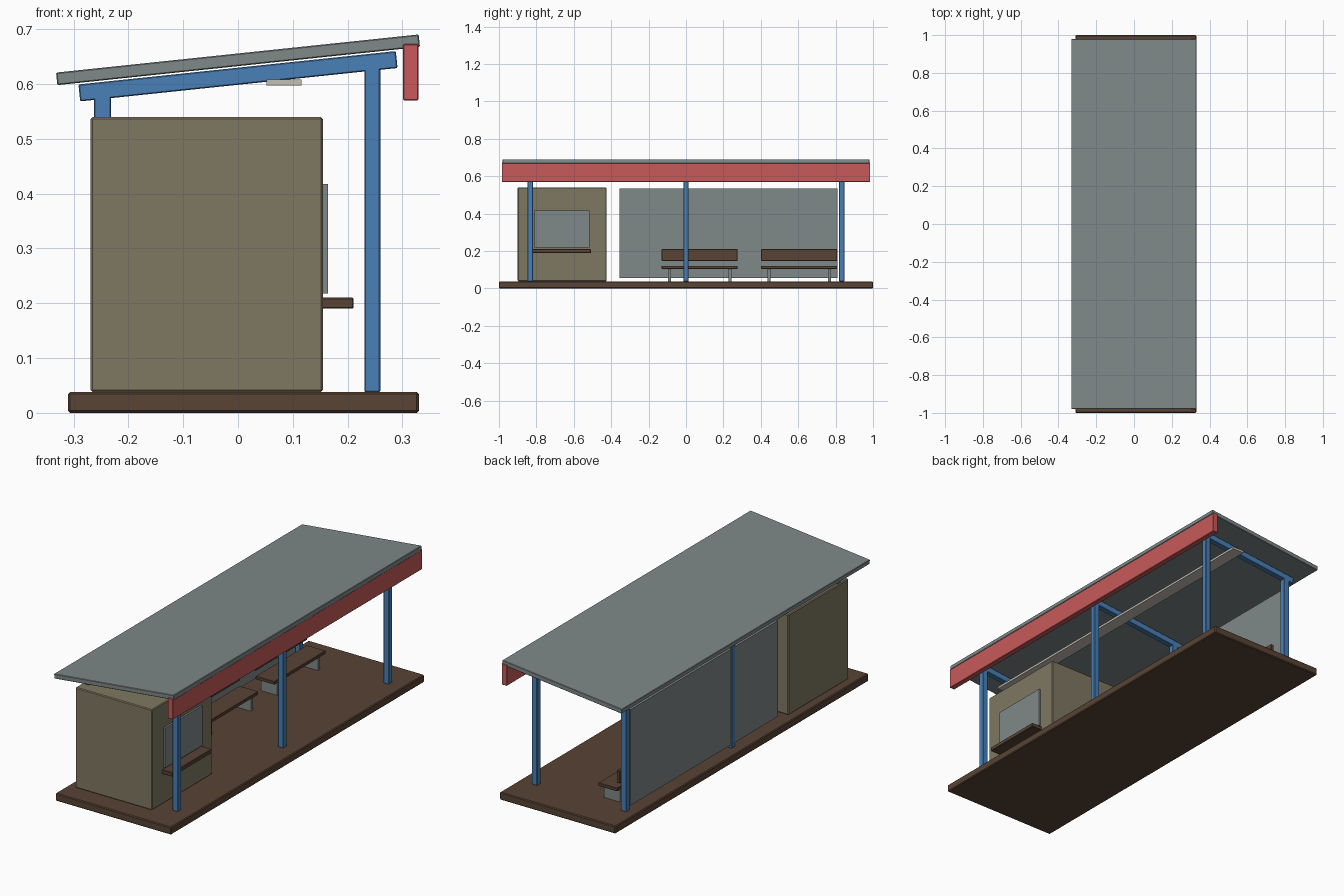
import bpy
import bmesh
from math import radians
from mathutils import Matrix, Vector

cube = bpy.data.objects.get("Cube")
if cube:
    bpy.data.objects.remove(cube, do_unlink=True)


def material(name, rgb):
    m = bpy.data.materials.new(name)
    m.use_nodes = True
    m.diffuse_color = (*rgb, 1)
    m.node_tree.nodes["Principled BSDF"].inputs["Base Color"].default_value = (*rgb, 1)
    return m


brown = material("dark wood", (0.098, 0.056, 0.034))
grey = material("metal grey", (0.212, 0.246, 0.246))
tan = material("tan wall", (0.212, 0.186, 0.120))
blue = material("blue steel", (0.065, 0.216, 0.468))
red = material("red trim", (0.578, 0.102, 0.102))
pale = material("pale lamp", (0.56, 0.52, 0.47))


def box(name, mat, x, y, z, bevel=0.0, tilt=0.0):
    """Box from (min, max) ranges, tilted about its own centre."""
    spans = (x, y, z)
    size = Vector([b - a for a, b in spans])
    mesh = bpy.data.meshes.new(name)
    bm = bmesh.new()
    bmesh.ops.create_cube(bm, size=1, matrix=Matrix.Diagonal((*size, 1)))
    bm.to_mesh(mesh)
    bm.free()
    mesh.materials.append(mat)
    ob = bpy.data.objects.new(name, mesh)
    ob.location = [(a + b) / 2 for a, b in spans]
    ob.rotation_euler.y = -radians(tilt)
    bpy.context.collection.objects.link(ob)
    if bevel:
        mod = ob.modifiers.new("soft edges", "BEVEL")
        mod.width = bevel
        mod.segments = 1
    return ob


def around(c, half):
    return (c - half, c + half)


SLOPE = 6
FLOOR = 0.038

# Deck, sloping roof and front fascia
box("deck", brown, (-0.31, 0.33), (-1, 1), (0, FLOOR), 0.004)
box("roof", grey, around(0, 0.3325), around(0, 0.98), around(0.644, 0.0115), 0.002, SLOPE)
box("fascia", red, (0.301, 0.329), around(0, 0.985), (0.57, 0.673), 0.002)

# Three frames of posts and a rafter
for label, y in (("near", -0.833), ("middle", 0), ("far", 0.833)):
    span = around(y, 0.014)
    box(label + "_front_post", blue, around(0.245, 0.0145), span, (FLOOR, 0.635), 0.002)
    box(label + "_rear_post", blue, around(-0.247, 0.0155), span, (FLOOR, 0.59), 0.002)
    box(label + "_rafter", blue, around(0, 0.291), span, around(0.614, 0.0155), 0.002, SLOPE)

# Lamp strip under the rafters
box("lamp_strip", pale, (0.052, 0.116), around(0, 0.88), (0.597, 0.608))

# Kiosk with window and counter
box("kiosk", tan, (-0.269, 0.155), (-0.90, -0.425), (FLOOR, 0.54), 0.004)
box("kiosk_window", grey, (0.15, 0.164), (-0.81, -0.515), (0.218, 0.417))
box("counter", brown, (0.15, 0.211), (-0.82, -0.508), (0.19, 0.21), 0.002)

# Rear wall panel
box("rear_panel", grey, (-0.26, -0.25), (-0.355, 0.81), (0.056, 0.535))

# Benches
for label, y in (("near", 0.073), ("far", 0.605)):
    span = around(y, 0.203)
    box(label + "_bench_seat", brown, (-0.185, -0.08), span, (0.105, 0.121), 0.002)
    box(label + "_bench_back", brown, (-0.2, -0.182), span, (0.148, 0.211), 0.002)
    for side, offset in (("right", -0.162), ("left", 0.162)):
        box(f"{label}_bench_{side}_leg", grey, (-0.178, -0.088),
            around(y + offset, 0.008), (FLOOR, 0.106))
